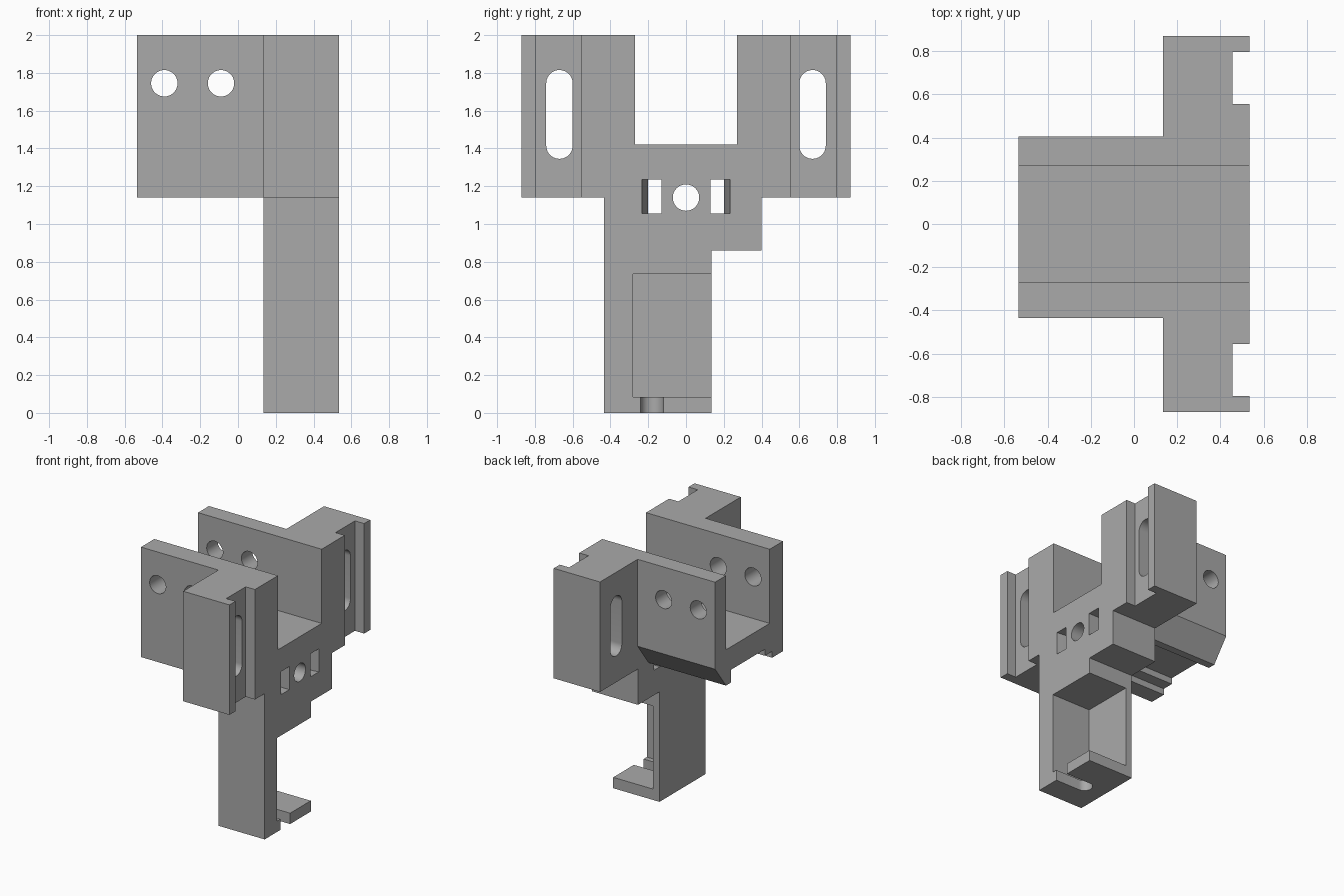
import bpy, bmesh, math
from mathutils import Vector

cube = bpy.data.objects.get("Cube")
if cube:
    bpy.data.objects.remove(cube, do_unlink=True)

grey = bpy.data.materials.new("plain grey")
grey.use_nodes = True
colour = (0.4, 0.4, 0.4, 1)
grey.diffuse_color = colour
grey.node_tree.nodes["Principled BSDF"].inputs["Base Color"].default_value = colour


def prism(name, points, axis, start, end):
    """Extrude a 2D outline along an axis; the outline uses the other two axes in order."""
    def place(p, t):
        c = list(p)
        c.insert("xyz".index(axis), t)
        return Vector(c)
    bm = bmesh.new()
    face = bm.faces.new([bm.verts.new(place(p, start)) for p in points])
    out = bmesh.ops.extrude_face_region(bm, geom=[face])
    verts = [g for g in out["geom"] if isinstance(g, bmesh.types.BMVert)]
    bmesh.ops.translate(bm, verts=verts, vec=place((0, 0), end - start))
    bmesh.ops.recalc_face_normals(bm, faces=bm.faces)
    mesh = bpy.data.meshes.new(name)
    bm.to_mesh(mesh)
    bm.free()
    mesh.materials.append(grey)
    obj = bpy.data.objects.new(name, mesh)
    bpy.context.collection.objects.link(obj)
    return obj


def rect(a0, a1, b0, b1):
    return [(a0, b0), (a1, b0), (a1, b1), (a0, b1)]


def stadium(a, b0, b1, r, steps=20):
    """Round-ended outline, standing along the second axis; a circle if b0 == b1."""
    top = [(a + r * math.cos(math.pi * i / steps), b1 + r * math.sin(math.pi * i / steps))
           for i in range(steps + 1)]
    low = [(a - r * math.cos(math.pi * i / steps), b0 - r * math.sin(math.pi * i / steps))
           for i in range(steps + 1)]
    return top[:-1] + low[:-1] if b0 == b1 else top + low


def combine(body, tool, operation):
    mod = body.modifiers.new(operation, "BOOLEAN")
    mod.operation, mod.object, mod.solver = operation, tool, "EXACT"
    bpy.context.view_layer.objects.active = body
    bpy.ops.object.modifier_apply(modifier=mod.name)
    bpy.data.objects.remove(tool, do_unlink=True)


# Upright plate with side wings and leg
BACK, FACE = 0.135, 0.535
bracket = prism("mounting_bracket", [
    (-0.435, 0), (0.135, 0), (0.135, 0.86), (0.4, 0.86), (0.4, 1.14), (0.87, 1.14),
    (0.87, 2), (0.27, 2), (0.27, 1.42), (-0.27, 1.42), (-0.27, 2), (-0.87, 2),
    (-0.87, 1.14), (-0.435, 1.14)], "x", BACK, FACE)

# U-shaped cradle behind the plate, with a channel underneath and one bevelled edge
cradle = prism("cradle", [
    (-0.435, 1.14), (-0.3, 1.14), (-0.3, 1.19), (-0.21, 1.19), (-0.21, 1.24), (0.21, 1.24),
    (0.21, 1.14), (0.27, 1.14), (0.405, 1.32), (0.405, 2), (0.27, 2), (0.27, 1.42),
    (-0.27, 1.42), (-0.27, 2), (-0.435, 2)], "x", -FACE, BACK)
combine(bracket, cradle, "UNION")

cutters = []
for side in (-1, 1):
    # Wing grooves and adjustment slots
    lo, hi = sorted((side * 0.555, side * 0.795))
    cutters.append(prism("wing_groove", rect(lo, hi, 1.1, 2.1), "x", 0.455, 0.6))
    cutters.append(prism("wing_slot", stadium(side * 0.67, 1.415, 1.745, 0.07), "x", 0.1, 0.6))
    # Tie windows with a curved outer wall
    curve = [(0.6 - 0.5 * t / 8, side * (0.2 + 0.045 * (1 - t / 8) ** 2)) for t in range(9)]
    window = [(0.1, side * 0.13), (0.6, side * 0.13)] + curve
    cutters.append(prism("tie_window", window, "z", 1.055, 1.235))

# Cross holes through both cradle walls, and the hole through the plate
for x in (-0.39, -0.09):
    cutters.append(prism("cross_hole", stadium(x, 1.745, 1.745, 0.07), "y", -0.6, 0.6))
cutters.append(prism("plate_hole", stadium(0, 1.14, 1.14, 0.07), "x", 0.1, 0.6))

# Leg pocket, open at two sides, and the slot in the foot
cutters.append(prism("leg_pocket", rect(-0.28, 0.2, 0.085, 0.735), "x", 0.19, 0.6))
foot = [(x, y) for y, x in stadium(-0.18, 0.32, 0.7, 0.06)]
cutters.append(prism("foot_slot", foot, "z", -0.1, 0.1))

for cutter in cutters:
    combine(bracket, cutter, "DIFFERENCE")

bpy.ops.object.select_all(action="DESELECT")
bracket.select_set(True)
bpy.context.view_layer.objects.active = bracket
bpy.ops.object.shade_smooth_by_angle(angle=math.radians(25))
